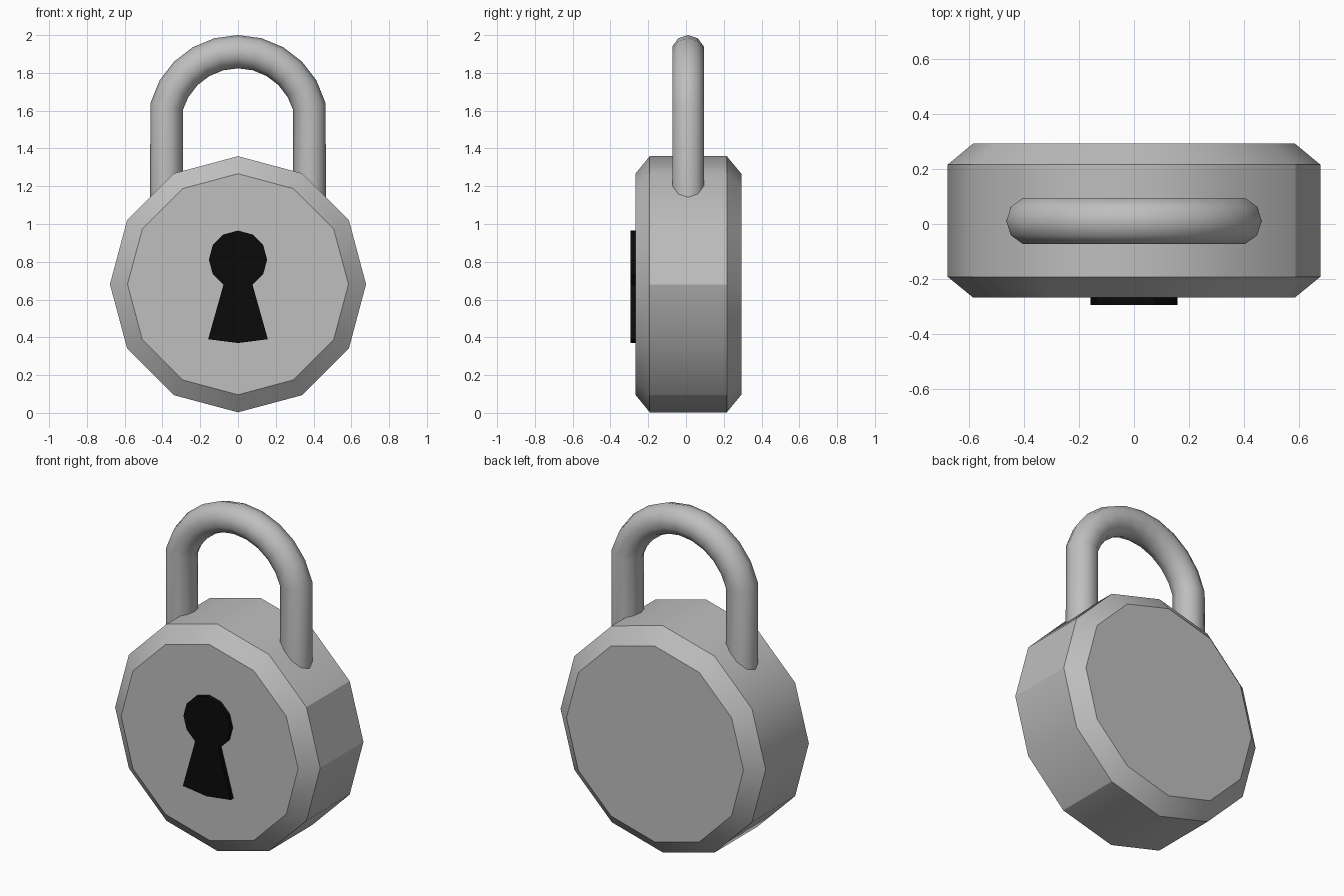
import bpy, bmesh, math
from mathutils import Vector

if "Cube" in bpy.data.objects:
    bpy.data.objects.remove(bpy.data.objects["Cube"], do_unlink=True)


def material(name, value):
    m = bpy.data.materials.new(name)
    m.use_nodes = True
    colour = (value, value, value, 1)
    m.diffuse_color = colour
    m.node_tree.nodes["Principled BSDF"].inputs["Base Color"].default_value = colour
    return m


steel = material("steel grey", 0.52)
black = material("keyhole black", 0.003)


def finish(bm, name, mat):
    bmesh.ops.recalc_face_normals(bm, faces=bm.faces)
    mesh = bpy.data.meshes.new(name)
    bm.to_mesh(mesh)
    bm.free()
    mesh.materials.append(mat)
    obj = bpy.data.objects.new(name, mesh)
    bpy.context.collection.objects.link(obj)
    return obj


def loft(bm, rings):
    """Join equal point rings with quads and cap both ends."""
    loops = [[bm.verts.new(p) for p in ring] for ring in rings]
    n = len(loops[0])
    for a, b in zip(loops, loops[1:]):
        for i in range(n):
            j = (i + 1) % n
            bm.faces.new((a[i], a[j], b[j], b[i])).smooth = True
    bm.faces.new(loops[0])
    bm.faces.new(loops[-1])
    return loops


def circle_xz(radius, y, z, sides=12):
    return [Vector((radius * math.cos(math.tau * i / sides), y,
                    z + radius * math.sin(math.tau * i / sides))) for i in range(sides)]


# Body: twelve-sided drum with chamfered rims
bm = bmesh.new()
profile = [(0.585, -0.268), (0.678, -0.192), (0.678, 0.216), (0.585, 0.293)]
loops = loft(bm, [circle_xz(r, y, 0.681) for r, y in profile])
for loop in loops:
    for i, v in enumerate(loop):
        bm.edges.get((v, loop[i - 1])).smooth = False
for i in (0, 1, 10):          # crisp corners on the left wall
    bm.edges.get((loops[1][i], loops[2][i])).smooth = False
finish(bm, "lock_body", steel)

# Shackle: ten-sided tube along an arch with two straight legs
bm = bmesh.new()
arc = [math.radians(a) for a in range(15, 166, 15)]
path = [Vector((0.391 * math.cos(a), 0.011, 1.521 + 0.391 * math.sin(a))) for a in arc]
leg = path[0].x
path = [Vector((leg, 0.011, 1.0))] + path + [Vector((-leg, 0.011, 1.0))]
rings = []
for i, p in enumerate(path):
    t = path[min(i + 1, len(path) - 1)] - path[max(i - 1, 0)]
    if i in (1, len(path) - 2):
        t = (path[i + 1] - p).normalized() + (p - path[i - 1]).normalized()
    t.normalize()
    side = Vector((t.z, 0, -t.x))
    rings.append([p + 0.088 * (side * math.cos(math.tau * k / 10)
                               + Vector((0, math.sin(math.tau * k / 10), 0)))
                  for k in range(10)])
loft(bm, rings)
finish(bm, "shackle", steel)

# Keyhole: round head over a flared slot, raised from the front
bm = bmesh.new()
head = circle_xz(0.154, -0.295, 0.811)
outline = head[-2:] + head[:9]
outline += [Vector((x, -0.295, z)) for x, z in ((-0.158, 0.39), (0, 0.37), (0.158, 0.39))]
face = bm.faces.new([bm.verts.new(p) for p in outline])
ext = bmesh.ops.extrude_face_region(bm, geom=[face], use_keep_orig=True)
bmesh.ops.translate(bm, vec=(0, 0.03, 0),
                    verts=[g for g in ext["geom"] if isinstance(g, bmesh.types.BMVert)])
finish(bm, "keyhole", black)
